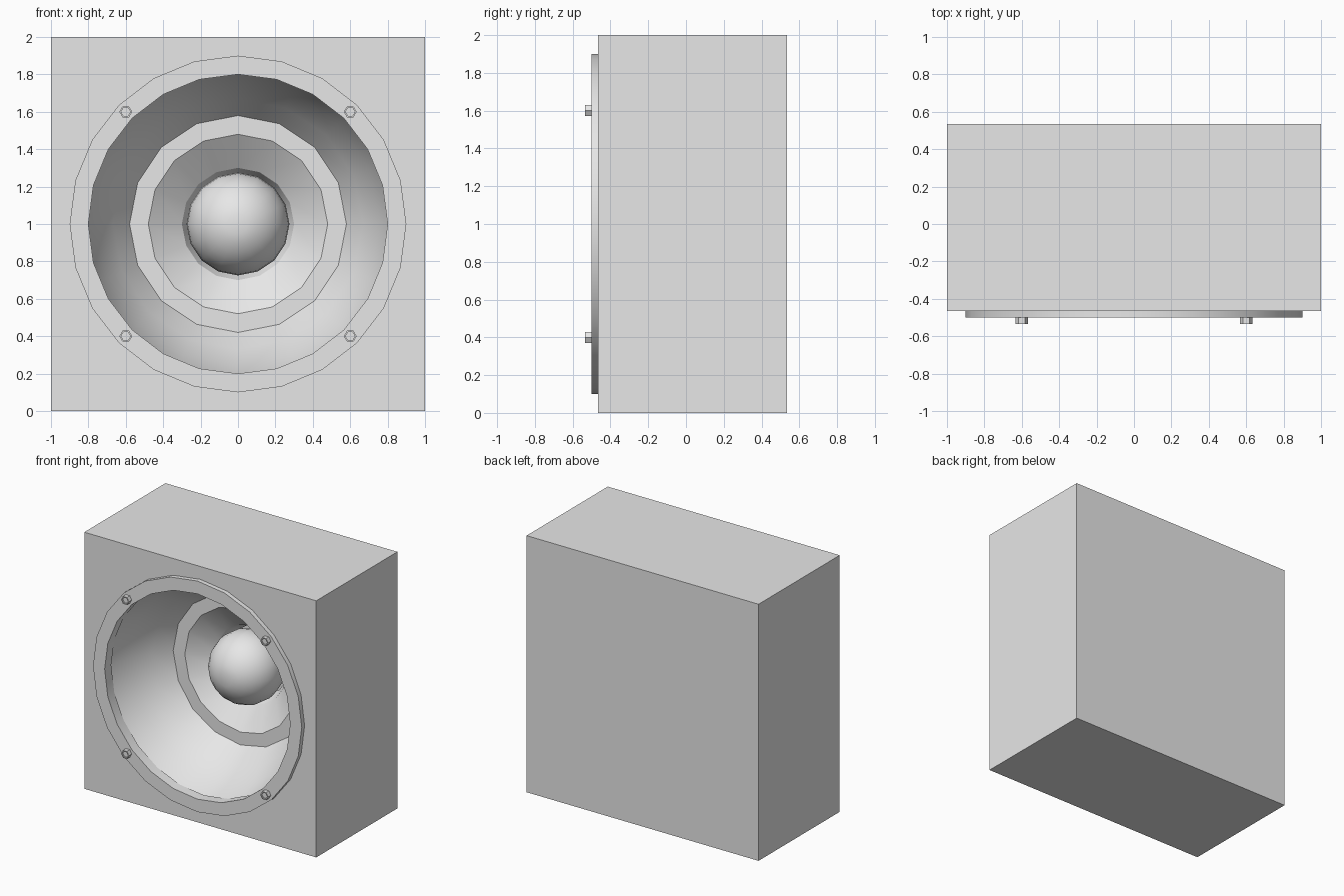
import bpy, bmesh, math

if "Cube" in bpy.data.objects:
    bpy.data.objects.remove(bpy.data.objects["Cube"])

grey = bpy.data.materials.new("plain_grey")
grey.use_nodes = True
grey.diffuse_color = (0.8, 0.8, 0.8, 1)
grey.node_tree.nodes["Principled BSDF"].inputs["Base Color"].default_value = grey.diffuse_color


def finish(name, bm, smooth=True):
    mesh = bpy.data.meshes.new(name)
    bm.to_mesh(mesh)
    bm.free()
    obj = bpy.data.objects.new(name, mesh)
    bpy.context.collection.objects.link(obj)
    mesh.materials.append(grey)
    if smooth:
        bpy.ops.object.select_all(action="DESELECT")
        obj.select_set(True)
        bpy.context.view_layer.objects.active = obj
        bpy.ops.object.shade_smooth_by_angle(angle=math.radians(30))
    return obj


def circle(bm, r, y, sides, cx=0, cz=1):
    angles = [2 * math.pi * i / sides for i in range(sides)]
    return [bm.verts.new((cx + r * math.cos(a), y, cz + r * math.sin(a))) for a in angles]


def turned(name, profile, sides, cx=0, cz=1, cap=False, smooth=True):
    """Turn a (radius, y) profile around the front-to-back axis."""
    bm = bmesh.new()
    rings = [circle(bm, r, y, sides, cx, cz) for r, y in profile]
    for a, b in zip(rings, rings[1:]):
        for i in range(sides):
            j = (i + 1) % sides
            bm.faces.new((a[i], a[j], b[j], b[i]))
    if cap:
        bm.faces.new(rings[-1])
    return finish(name, bm, smooth)


# Cabinet: a box whose front panel has a round opening
FRONT, BACK = -0.465, 0.535
bm = bmesh.new()
bmesh.ops.create_cube(bm, size=1)
for v in bm.verts:
    v.co = (v.co.x * 2, FRONT if v.co.y < 0 else BACK, v.co.z * 2 + 1)
panel = min(bm.faces, key=lambda f: f.calc_center_median().y)
border = list(panel.edges)
bmesh.ops.delete(bm, geom=[panel], context="FACES_ONLY")
hole = circle(bm, 0.85, FRONT, 24)
border += [bm.edges.new((hole[i - 1], hole[i])) for i in range(24)]
bmesh.ops.triangle_fill(bm, edges=border, use_beauty=True, normal=(0, -1, 0))
bmesh.ops.recalc_face_normals(bm, faces=bm.faces)
finish("cabinet", bm, smooth=False)

# Mounting ring around the opening
turned("mounting_ring", [(0.9, FRONT), (0.9, -0.5), (0.8, -0.5), (0.8, -0.42)], 24)

# Bowl, flat surround and inner cone
turned("speaker_cone", [(0.82, -0.43), (0.76, -0.24), (0.67, -0.1), (0.58, 0.03),
                        (0.48, 0.03), (0.3, 0.16), (0.26, 0.25)], 16)

# Domed dust cap
R = 0.275
arc = [math.pi / 2 * i / 8 for i in range(-2, 8)]
turned("dust_cap", [(R * math.cos(a), 0.11 - R * math.sin(a)) for a in arc], 16, cap=True)

# Four hex bolts with a shallow socket
for cx, side in ((-0.6, "right"), (0.6, "left")):
    for cz, level in ((0.4, "lower"), (1.6, "upper")):
        turned(f"{level}_{side}_bolt",
               [(0.034, -0.49), (0.034, -0.535), (0.025, -0.535), (0.025, -0.525)],
               6, cx, cz, cap=True, smooth=False)
